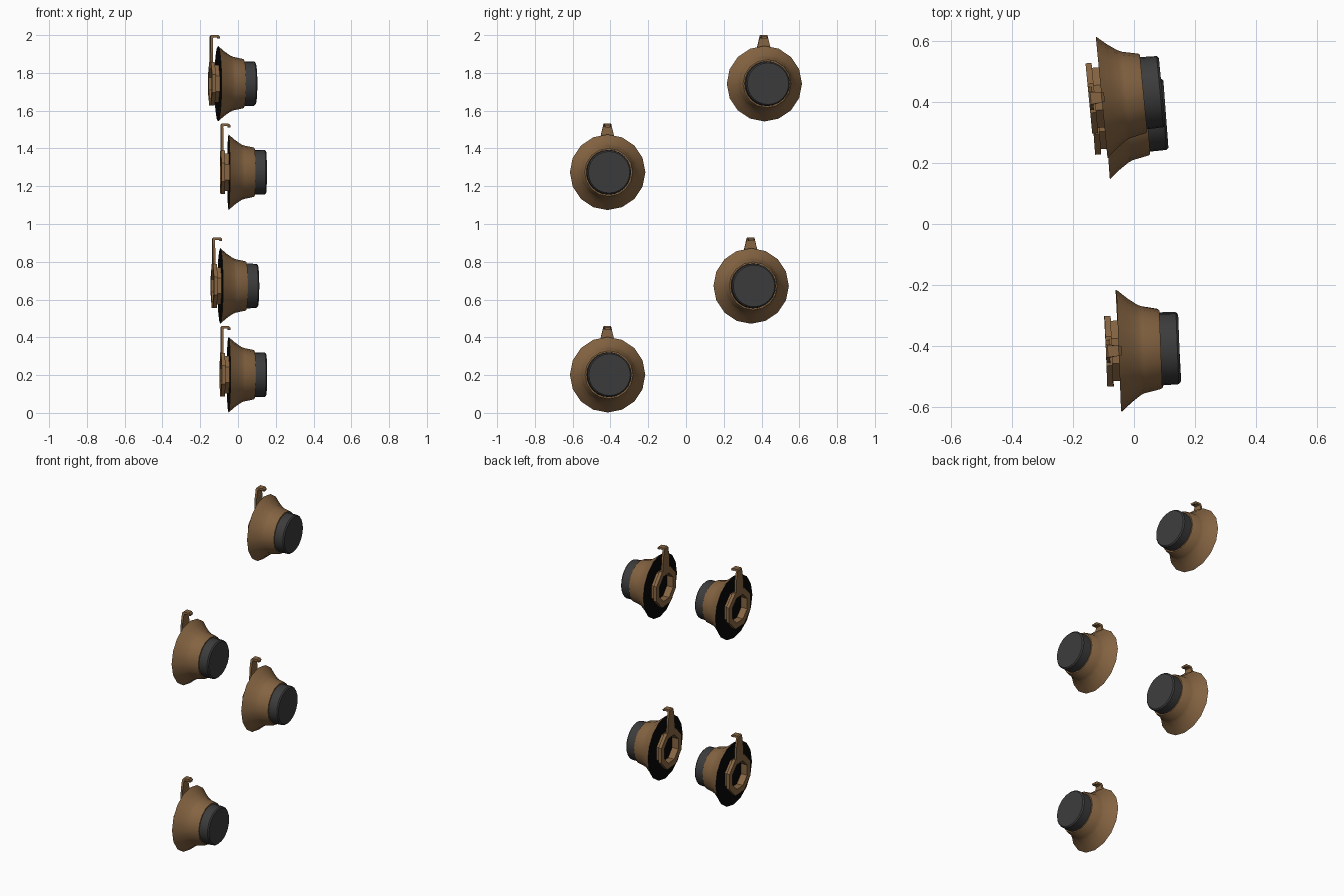
import bpy, bmesh, math
from mathutils import Matrix, Vector

if "Cube" in bpy.data.objects:
    bpy.data.objects.remove(bpy.data.objects["Cube"])


def material(name, rgb):
    m = bpy.data.materials.new(name)
    m.diffuse_color = (*rgb, 1)
    m.use_nodes = True
    m.node_tree.nodes["Principled BSDF"].inputs["Base Color"].default_value = m.diffuse_color
    return m


BROWN = material("bronze brown", (0.24, 0.13, 0.055))
GREY = material("dark grey", (0.045, 0.045, 0.045))
BLACK = material("black", (0.002, 0.002, 0.002))


def finish(name, bm, mat, place, angle=None):
    bmesh.ops.recalc_face_normals(bm, faces=bm.faces)
    me = bpy.data.meshes.new(name)
    bm.to_mesh(me)
    bm.free()
    me.materials.append(mat)
    ob = bpy.data.objects.new(name, me)
    bpy.context.collection.objects.link(ob)
    ob.matrix_world = place
    if angle:
        bpy.ops.object.select_all(action='DESELECT')
        ob.select_set(True)
        bpy.context.view_layer.objects.active = ob
        bpy.ops.object.shade_smooth_by_angle(angle=math.radians(angle))
    return ob


def lathe(name, profile, sides, mat, place, turn=0.0, closed=False, caps=(False, False), angle=None):
    """Revolve (x, radius) points round the local x axis."""
    bm = bmesh.new()
    rings = []
    for x, r in profile:
        rings.append([bm.verts.new((x, r * math.cos(a), r * math.sin(a)))
                      for a in (2 * math.pi * i / sides + turn for i in range(sides))])
    pairs = list(zip(rings, rings[1:])) + ([(rings[-1], rings[0])] if closed else [])
    for a, b in pairs:
        for i in range(sides):
            j = (i + 1) % sides
            bm.faces.new((a[i], a[j], b[j], b[i]))
    for ring, cap in ((rings[0], caps[0]), (rings[-1], caps[1])):
        if cap:
            bm.faces.new(ring)
    return finish(name, bm, mat, place, angle)


def hook(name, path, thick, mat, place):
    """Tapered strap along (x, z, width, inward x, inward z) points."""
    bm = bmesh.new()
    rings = []
    for x, z, w, dx, dz in path:
        q = (x + dx * thick, z + dz * thick)
        rings.append([bm.verts.new(c) for c in ((x, -w / 2, z), (x, w / 2, z),
                                                (q[0], w / 2, q[1]), (q[0], -w / 2, q[1]))])
    for a, b in zip(rings, rings[1:]):
        for i in range(4):
            j = (i + 1) % 4
            bm.faces.new((a[i], a[j], b[j], b[i]))
    bm.faces.new(rings[0])
    bm.faces.new(rings[-1])
    return finish(name, bm, mat, place)


def horn_unit(n, x, y, z, yaw):
    place = Matrix.Translation(Vector((x, y, z))) @ Matrix.Rotation(math.radians(yaw), 4, 'Z')
    # flared shell
    lathe(f"flared_shell_{n}", [(0, 0.2), (0.035, 0.17), (0.065, 0.149), (0.08, 0.142),
                                (0.132, 0.131), (0.138, 0.127), (0.138, 0.112)],
          16, BROWN, place, angle=35)
    # dark backing closing the wide end
    lathe(f"backing_disc_{n}", [(0.001, 0.199), (0.004, 0.196)], 16, BLACK, place, caps=(True, True))
    # grey end cap
    lathe(f"end_cap_{n}", [(0.13, 0.119), (0.192, 0.117), (0.199, 0.11)],
          24, GREY, place, caps=(True, True), angle=35)
    # stepped octagonal mounting ring
    lathe(f"mount_ring_{n}", [(0, 0.107), (-0.022, 0.107), (-0.022, 0.125), (-0.042, 0.125),
                              (-0.042, 0.086), (0, 0.086)],
          8, BROWN, place, turn=math.pi / 8, closed=True)
    # hanging strap bent over at the top
    hook(f"hanging_hook_{n}", [(-0.042, 0.085, 0.08, 1, 0), (-0.042, 0.19, 0.072, 1, 0),
                               (-0.042, 0.25, 0.044, 1, -0.6), (-0.036, 0.257, 0.04, 1, -1),
                               (0.0, 0.257, 0.034, -0.4, -1), (0.009, 0.249, 0.03, -1, -0.6),
                               (0.009, 0.238, 0.024, -1, 0)], 0.013, BROWN, place)


for n, spec in enumerate([(-0.05, -0.415, 0.202, 3), (-0.05, -0.415, 1.274, 2.2),
                          (-0.094, 0.345, 0.672, 4.3), (-0.106, 0.415, 1.743, 5.5)], 1):
    horn_unit(n, *spec)
